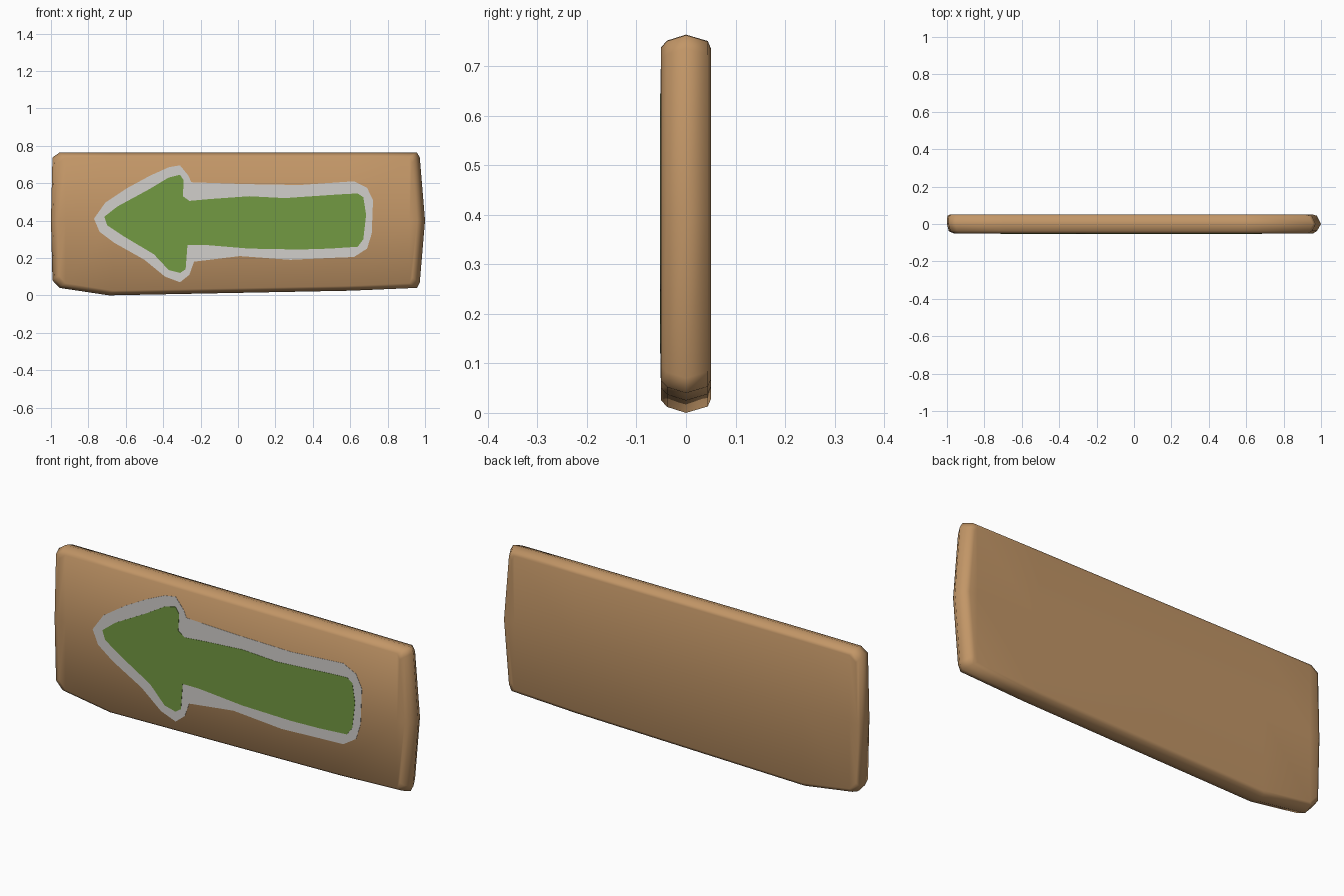
import bpy, bmesh

if "Cube" in bpy.data.objects:
    bpy.data.objects.remove(bpy.data.objects["Cube"])


def material(name, rgb):
    m = bpy.data.materials.new(name)
    m.diffuse_color = (*rgb, 1)
    m.use_nodes = True
    m.node_tree.nodes["Principled BSDF"].inputs["Base Color"].default_value = m.diffuse_color
    return m


def finish(bm, name, mat, smooth):
    bmesh.ops.recalc_face_normals(bm, faces=bm.faces)
    for f in bm.faces:
        f.smooth = smooth
    me = bpy.data.meshes.new(name)
    bm.to_mesh(me)
    bm.free()
    me.materials.append(mat)
    ob = bpy.data.objects.new(name, me)
    bpy.context.collection.objects.link(ob)
    return ob


wood = material("brown wood", (0.54, 0.305, 0.135))
white = material("off white paint", (0.64, 0.62, 0.60))
green = material("green paint", (0.17, 0.32, 0.055))

# Board: columns of (x, bottom z, top z), stacked in layers from front to back
columns = [(-0.992, 0.08, 0.737), (-0.955, 0.04, 0.763), (-0.69, 0.0, 0.764),
           (0.6, 0.025, 0.764), (0.957, 0.04, 0.763), (0.972, 0.07, 0.737)]
# (y, z inset, left inset, right inset)
layers = [(-0.05, 0.025, 0.035, 0.042), (-0.038, 0.012, 0.01, 0.022),
          (0, 0, 0, 0), (0.044, 0.013, 0.002, 0.022), (0.05, 0.027, 0.015, 0.042)]
LAST = len(columns) - 1
MID_Z = 0.40


def layer_points(y, dz, dl, dr):
    grid = []
    for i, (x, zb, zt) in enumerate(columns):
        xm = -1.0 if i == 0 else 1.0 if i == LAST else x
        sx = lambda v: v * (1 - (dl if v < 0 else dr))
        grid.append([(sx(x), y, zb + dz), (sx(xm), y, MID_Z), (sx(x), y, zt - dz)])
    return grid


bm = bmesh.new()
rings = []
for k, layer in enumerate(layers):
    cap = k in (0, len(layers) - 1)
    g = [[bm.verts.new(p) if cap or j != 1 or i in (0, LAST) else None
          for j, p in enumerate(col)] for i, col in enumerate(layer_points(*layer))]
    rings.append([c[0] for c in g] + [g[LAST][1]] + [c[2] for c in reversed(g)] + [g[0][1]])
    if cap:  # broad front and back faces
        for i in range(LAST):
            for j in range(2):
                bm.faces.new((g[i][j], g[i + 1][j], g[i + 1][j + 1], g[i][j + 1]))
for a, b in zip(rings, rings[1:]):  # rounded rim
    for i in range(len(a)):
        j = (i + 1) % len(a)
        bm.faces.new((a[i], a[j], b[j], b[i]))
finish(bm, "board", wood, True)


# Painted arrow: thin plates on the front face
def plate(name, outline, y_front, mat):
    bm = bmesh.new()
    face = bm.faces.new([bm.verts.new((x, -0.0495, z)) for x, z in outline])
    ext = bmesh.ops.extrude_face_region(bm, geom=[face])
    for v in ext["geom"]:
        if isinstance(v, bmesh.types.BMVert):
            v.co.y = y_front
    return finish(bm, name, mat, False)


border = [(-0.77, 0.41), (-0.71, 0.495), (-0.59, 0.575), (-0.47, 0.64), (-0.37, 0.685),
          (-0.31, 0.695), (-0.265, 0.64), (-0.25, 0.605), (0.03, 0.595), (0.33, 0.59),
          (0.62, 0.61), (0.69, 0.575), (0.722, 0.51), (0.715, 0.33), (0.69, 0.25),
          (0.62, 0.205), (0.49, 0.20), (0.28, 0.19), (0.01, 0.21), (-0.235, 0.18),
          (-0.26, 0.11), (-0.31, 0.07), (-0.39, 0.10), (-0.50, 0.19), (-0.66, 0.28),
          (-0.74, 0.34)]
arrow = [(-0.715, 0.42), (-0.645, 0.475), (-0.47, 0.57), (-0.37, 0.63), (-0.31, 0.645),
         (-0.29, 0.615), (-0.295, 0.53), (-0.26, 0.505), (-0.15, 0.515), (0.06, 0.53),
         (0.25, 0.52), (0.545, 0.54), (0.64, 0.545), (0.67, 0.525), (0.685, 0.43),
         (0.67, 0.30), (0.64, 0.26), (0.49, 0.25), (0.33, 0.245), (0.06, 0.25),
         (-0.18, 0.27), (-0.27, 0.27), (-0.28, 0.14), (-0.31, 0.12), (-0.37, 0.135),
         (-0.45, 0.22), (-0.61, 0.315), (-0.70, 0.375)]
plate("arrow_border", border, -0.0512, white)
plate("arrow", arrow, -0.0525, green)
